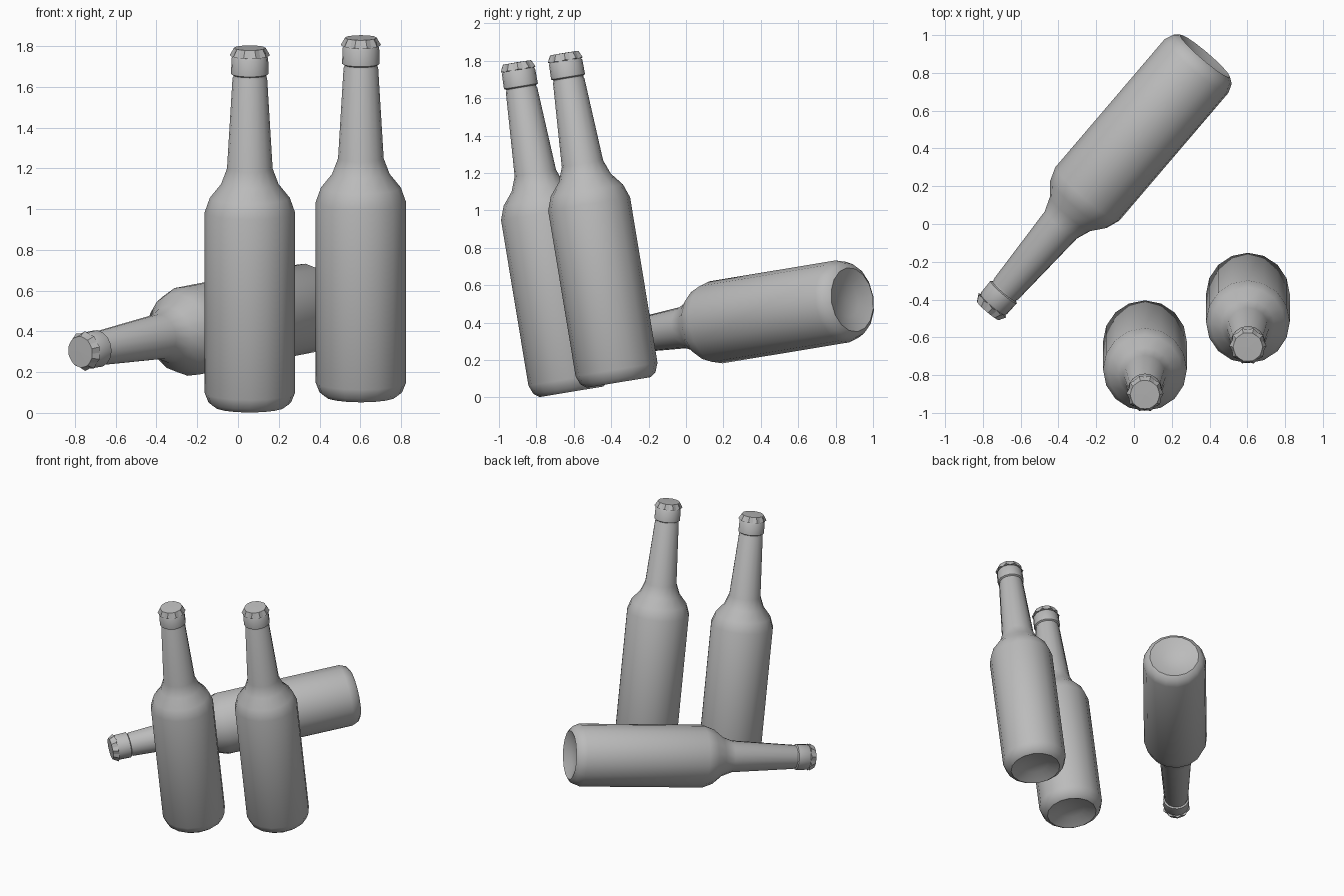
import bpy, bmesh
from math import sin, cos, pi, radians
from mathutils import Matrix

cube = bpy.data.objects.get("Cube")
if cube:
    bpy.data.objects.remove(cube, do_unlink=True)

grey = bpy.data.materials.new("plain_grey")
grey.use_nodes = True
grey.diffuse_color = (0.5, 0.5, 0.5, 1)
grey.node_tree.nodes["Principled BSDF"].inputs["Base Color"].default_value = (0.5, 0.5, 0.5, 1)


def loft(name, rings):
    """Mesh through rings of (x, y, z) points; a single point closes an end."""
    bm = bmesh.new()
    loops = [[bm.verts.new(p) for p in ring] for ring in rings]
    for low, high in zip(loops, loops[1:]):
        n = max(len(low), len(high))
        for i in range(n):
            j = (i + 1) % n
            if len(low) == 1:
                bm.faces.new((low[0], high[j], high[i]))
            elif len(high) == 1:
                bm.faces.new((low[i], low[j], high[0]))
            else:
                bm.faces.new((low[i], low[j], high[j], high[i]))
    bmesh.ops.recalc_face_normals(bm, faces=bm.faces)
    mesh = bpy.data.meshes.new(name)
    bm.to_mesh(mesh)
    bm.free()
    mesh.materials.append(grey)
    return mesh


def circle(r, z, n=16):
    if r == 0:
        return [(0, 0, z)]
    return [(r * cos(2 * pi * i / n), r * sin(2 * pi * i / n), z) for i in range(n)]


def teeth(outer, inner, z_outer, z_inner, n=20):
    ring = []
    for i in range(n):
        r, z = (inner, z_inner) if i % 2 else (outer, z_outer)
        ring.append((r * cos(2 * pi * i / n), r * sin(2 * pi * i / n), z))
    return ring


# Bottle profile (radius, height): hollow base, body, shoulder, neck, collar
profile = [(0, 0.045), (0.09, 0.035), (0.173, 0), (0.203, 0.022), (0.222, 0.07),
           (0.222, 0.967), (0.196, 1.04), (0.141, 1.108), (0.112, 1.185),
           (0.085, 1.635), (0.081, 1.642), (0.081, 1.65), (0.092, 1.656),
           (0.09, 1.735), (0.075, 1.755), (0, 1.755)]
bottle_mesh = loft("bottle", [circle(r, z) for r, z in profile])

# Crimped cap
cap_mesh = loft("cap", [circle(0, 1.745), teeth(0.084, 0.084, 1.745, 1.745),
                        teeth(0.099, 0.088, 1.749, 1.743),
                        teeth(0.078, 0.076, 1.785, 1.785), circle(0, 1.786)])

# Two leaning bottles and one lying bottle, all on the same sloping plane
slope = Matrix.Rotation(radians(9.4), 4, 'X')
lying = Matrix.Rotation(radians(-130.1), 4, 'Z') @ Matrix.Rotation(radians(90), 4, 'Y')
poses = {"front": ((0.058, -0.612, 0.03), Matrix()),
         "left": ((0.603, -0.36, 0.08), Matrix()),
         "lying": ((0.376, 0.889, 0.522), lying)}

bottles = []
for label, (base, turn) in poses.items():
    for part, mesh in (("bottle", bottle_mesh), ("cap", cap_mesh)):
        ob = bpy.data.objects.new(f"{label}_{part}", mesh)
        bpy.context.collection.objects.link(ob)
        ob.matrix_world = Matrix.Translation(base) @ slope @ turn
        if part == "bottle":
            bottles.append(ob)

# Smooth glass with crisp rims; caps stay faceted
bpy.ops.object.select_all(action='DESELECT')
for ob in bottles:
    ob.select_set(True)
bpy.context.view_layer.objects.active = bottles[0]
bpy.ops.object.shade_smooth_by_angle(angle=radians(40))
